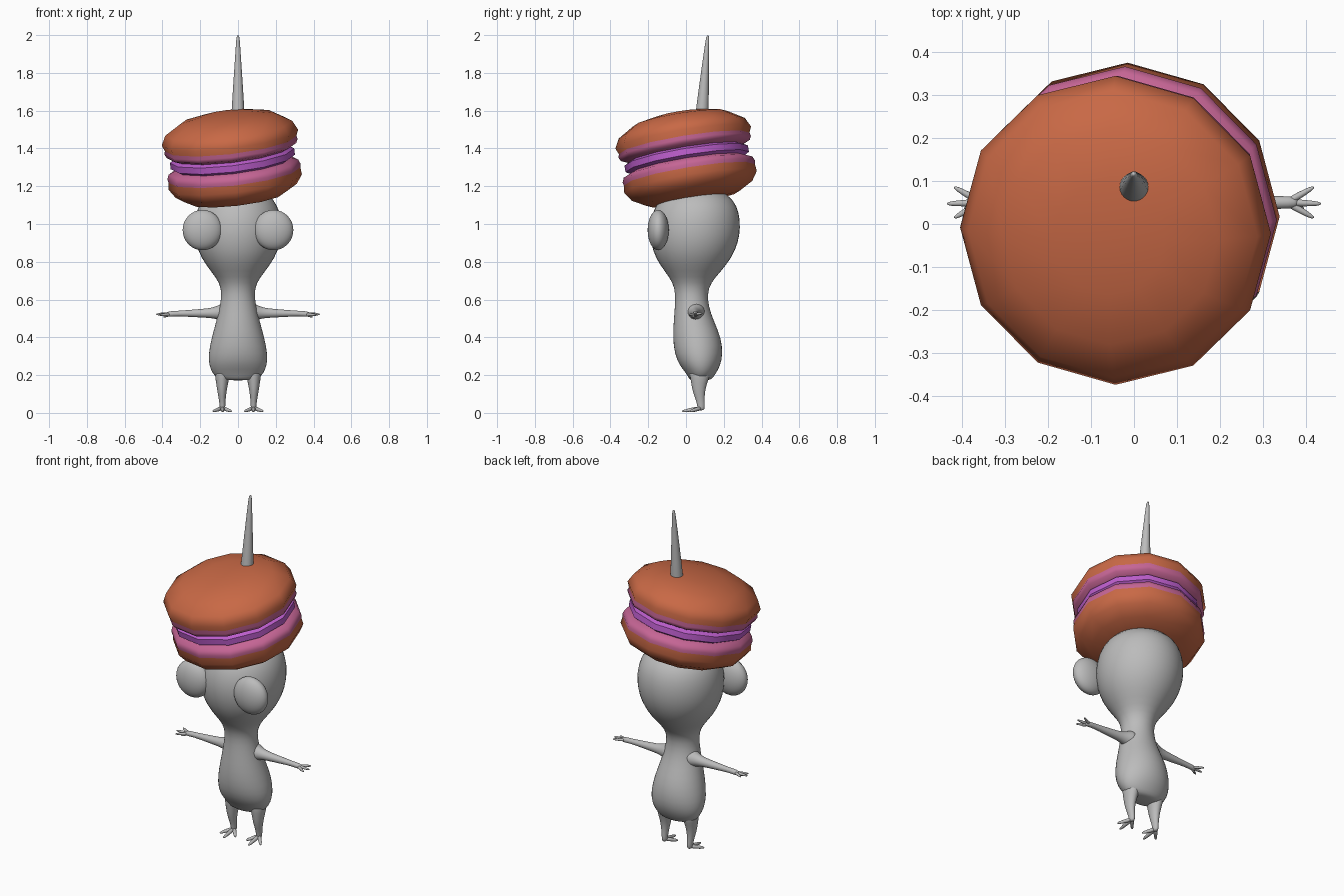
import bpy, bmesh, math
from mathutils import Vector

cube = bpy.data.objects.get("Cube")
if cube:
    bpy.data.objects.remove(cube)


def material(name, rgb):
    m = bpy.data.materials.new(name)
    m.use_nodes = True
    m.diffuse_color = (*rgb, 1)
    bsdf = m.node_tree.nodes["Principled BSDF"]
    bsdf.inputs["Base Color"].default_value = (*rgb, 1)
    bsdf.inputs["Roughness"].default_value = 0.7
    return m


GREY = material("soft grey", (0.5, 0.5, 0.5))
BISCUIT = material("baked orange", (0.58, 0.14, 0.06))
PINK = material("pink edge", (0.56, 0.13, 0.30))
PURPLE = material("purple cream", (0.50, 0.11, 0.60))


def loft(name, rings, axis, mats=(GREY,), sides=16, bands=None, subdiv=1, angle=180):
    """Skin rings of (x, y, z, radius_u, radius_v) set square to the axis."""
    d = Vector(axis).normalized()
    ref = Vector((0, 1, 0)) if abs(d.x) > 0.7 else Vector((1, 0, 0))
    u = (ref - d * ref.dot(d)).normalized()
    v = d.cross(u)
    bm = bmesh.new()
    loops = []
    for x, y, z, ru, rv in rings:
        c = Vector((x, y, z))
        turns = [math.tau * i / sides for i in range(sides)]
        loops.append([bm.verts.new(c + u * ru * math.cos(t) + v * rv * math.sin(t)) for t in turns])
    for k, (a, b) in enumerate(zip(loops, loops[1:])):
        for i in range(sides):
            j = (i + 1) % sides
            f = bm.faces.new((a[i], a[j], b[j], b[i]))
            f.material_index = bands[k] if bands else 0
    bm.faces.new(loops[0][::-1])
    bm.faces.new(loops[-1])
    bmesh.ops.recalc_face_normals(bm, faces=bm.faces)
    me = bpy.data.meshes.new(name)
    bm.to_mesh(me)
    bm.free()
    for m in mats:
        me.materials.append(m)
    ob = bpy.data.objects.new(name, me)
    bpy.context.collection.objects.link(ob)
    if subdiv:
        mod = ob.modifiers.new("smooth", "SUBSURF")
        mod.levels = mod.render_levels = subdiv
    bpy.ops.object.select_all(action="DESELECT")
    ob.select_set(True)
    bpy.context.view_layer.objects.active = ob
    bpy.ops.object.shade_smooth_by_angle(angle=math.radians(angle))
    return ob


def digit(name, start, end, r):
    """Thin tapering finger or toe."""
    a, b = Vector(start), Vector(end)
    rings = [(*a.lerp(b, t), r * k, r * k) for t, k in ((0, 1), (0.5, 0.85), (0.9, 0.6), (1, 0.2))]
    loft(name, rings, b - a, sides=8)


# Torso, neck and head in one skin: height, half width, front y, back y
outline = [
    (0.172, 0.07, 0.03, 0.12), (0.18, 0.11, 0.015, 0.14), (0.21, 0.137, 0.0, 0.16),
    (0.25, 0.155, -0.035, 0.183), (0.31, 0.16, -0.062, 0.197), (0.40, 0.141, -0.072, 0.188),
    (0.49, 0.115, -0.066, 0.147), (0.56, 0.098, -0.06, 0.122), (0.63, 0.087, -0.057, 0.114),
    (0.69, 0.098, -0.07, 0.132), (0.75, 0.146, -0.115, 0.188), (0.82, 0.198, -0.165, 0.244),
    (0.90, 0.228, -0.19, 0.28), (0.98, 0.236, -0.197, 0.292), (1.06, 0.227, -0.182, 0.285),
    (1.13, 0.195, -0.145, 0.255), (1.18, 0.13, -0.08, 0.185), (1.20, 0.05, 0.0, 0.10)]
loft("body_and_head", [(0, (f + b) / 2, z, w, (b - f) / 2) for z, w, f, b in outline],
     (0, 0, 1), sides=20)

# Limbs and eyes, mirrored left and right
for s, side in ((1, "left"), (-1, "right")):
    arm = [(0.05, 0.535, 0.06), (0.09, 0.533, 0.045), (0.12, 0.53, 0.032), (0.16, 0.528, 0.025),
           (0.24, 0.527, 0.02), (0.32, 0.526, 0.014), (0.36, 0.524, 0.016), (0.385, 0.52, 0.01)]
    loft(side + "_arm", [(s * x, 0.05, z, r, r) for x, z, r in arm], (s, 0, 0))
    for tag, x, y, z in (("front", 0.418, 0.014, 0.518), ("middle", 0.435, 0.047, 0.522),
                         ("back", 0.418, 0.086, 0.526), ("thumb", 0.395, 0.035, 0.508)):
        digit(f"{side}_{tag}_finger", (s * 0.355, 0.05, 0.523), (s * x, y, z), 0.01)

    leg = [(0.075, 0.075, 0.25, 0.05), (0.083, 0.074, 0.2, 0.046), (0.084, 0.07, 0.16, 0.036),
           (0.085, 0.067, 0.11, 0.027), (0.083, 0.077, 0.06, 0.018), (0.082, 0.08, 0.03, 0.017),
           (0.082, 0.08, 0.012, 0.013)]
    loft(side + "_leg", [(s * x, y, z, r * 0.9, r * 1.2) for x, y, z, r in leg], (0, 0, -1))
    for tag, x, y in (("inner", 0.034, 0.025), ("middle", 0.082, -0.022), ("outer", 0.134, 0.02)):
        digit(f"{side}_{tag}_toe", (s * 0.082, 0.08, 0.026), (s * x, y, 0.008), 0.013)

    bpy.ops.mesh.primitive_uv_sphere_add(segments=32, ring_count=16, location=(s * 0.188, -0.147, 0.968))
    eye = bpy.context.object
    eye.name = side + "_eye"
    eye.scale = (0.105, 0.056, 0.107)
    eye.data.materials.append(GREY)
    bpy.ops.object.shade_smooth()

# Tilted sandwich biscuit hat: radius, height along its axis, colour of the band above
profile = [
    (0.13, -0.235, 0), (0.25, -0.217, 0), (0.32, -0.178, 0), (0.352, -0.13, 0),
    (0.348, -0.092, 1), (0.352, -0.075, 1), (0.342, -0.05, 1), (0.305, -0.035, 2),
    (0.328, -0.022, 2), (0.328, 0.012, 2), (0.305, 0.025, 1), (0.342, 0.04, 1),
    (0.352, 0.06, 1), (0.347, 0.078, 0), (0.36, 0.11, 0), (0.335, 0.16, 0),
    (0.25, 0.212, 0), (0.13, 0.237, 0), (0.03, 0.242, 0)]
tilt = Vector((-0.12, -0.165, 1)).normalized()
middle = Vector((-0.03, 0.003, 1.35))
loft("biscuit_hat", [(*(middle + tilt * h), r * 1.01, r * 1.01) for r, h, _ in profile], tilt,
     mats=(BISCUIT, PINK, PURPLE), sides=12, bands=[p[2] for p in profile], subdiv=0, angle=50)

# Stem rising through the hat
stem = [(0.075, 1.45, 0.042), (0.086, 1.6, 0.036), (0.1, 1.8, 0.022),
        (0.112, 1.96, 0.011), (0.115, 1.99, 0.008), (0.116, 2.0, 0.003)]
loft("stem", [(0, y, z, r, r) for y, z, r in stem], (0, 0, 1), sides=12)
